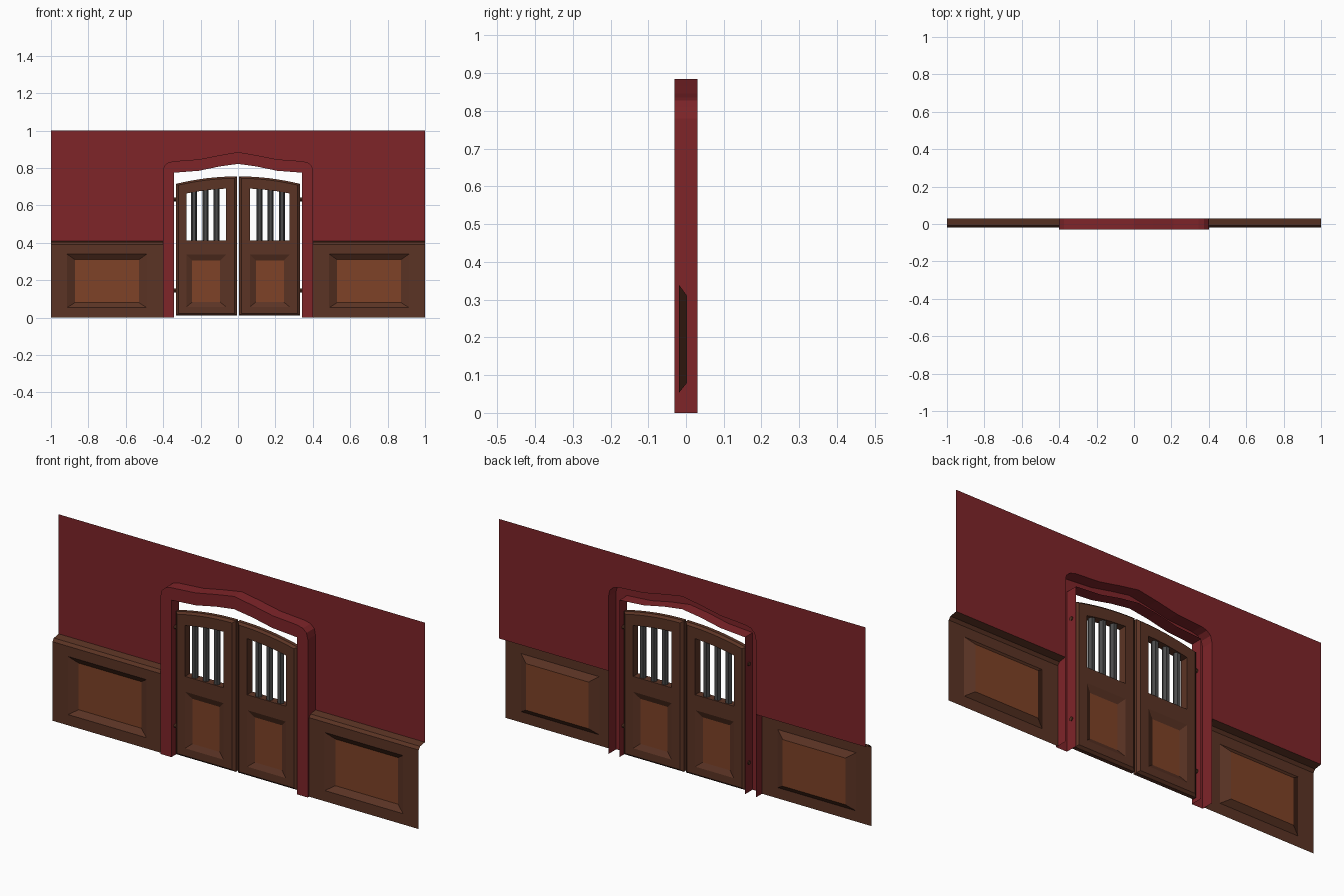
import bpy, math

if "Cube" in bpy.data.objects:
    bpy.data.objects.remove(bpy.data.objects["Cube"])


def material(name, rgb):
    m = bpy.data.materials.new(name)
    m.diffuse_color = (*rgb, 1)
    m.use_nodes = True
    m.node_tree.nodes["Principled BSDF"].inputs["Base Color"].default_value = m.diffuse_color
    return m


RED = material("red_paint", (0.21, 0.018, 0.022))
WOOD = material("dark_wood", (0.105, 0.034, 0.018))
PANEL = material("light_wood", (0.21, 0.055, 0.02))
IRON = material("iron", (0.07, 0.07, 0.07))


class Part:
    """Collects flat faces; loops are lists of (x, z) points placed at depth y."""

    def __init__(self):
        self.v, self.f, self.m = [], [], []

    def face(self, pts, mat=0):
        n = len(self.v)
        self.v += pts
        self.f.append(list(range(n, n + len(pts))))
        self.m.append(mat)

    def flat(self, loop, y, mat=0):
        self.face([(x, y, z) for x, z in loop], mat)

    def skin(self, a, ya, b, yb, closed=True, outward=False):
        for i in range(len(a) - (not closed)):
            j = (i + 1) % len(a)
            q = [(a[i][0], ya, a[i][1]), (a[j][0], ya, a[j][1]),
                 (b[j][0], yb, b[j][1]), (b[i][0], yb, b[i][1])]
            self.face(q[::-1] if outward else q)

    def build(self, name, mats, mirror=(True, False, False)):
        me = bpy.data.meshes.new(name)
        me.from_pydata(self.v, [], self.f)
        for m in mats:
            me.materials.append(m)
        me.polygons.foreach_set("material_index", self.m)
        ob = bpy.data.objects.new(name, me)
        bpy.context.collection.objects.link(ob)
        add_mirror(ob, mirror)
        return ob


def add_mirror(ob, axes, target=None):
    mod = ob.modifiers.new("mirror", 'MIRROR')
    mod.use_axis = axes
    mod.use_mirror_merge = False
    mod.mirror_object = target


def rect(x0, x1, z0, z1):
    return [(x0, z0), (x1, z0), (x1, z1), (x0, z1)]


# Left half of the doorway arch, bottom to crown
outer = [(-.402, 0), (-.402, .78), (-.395, .81), (-.375, .828), (-.345, .836),
         (-.21, .846), (-.1, .868), (0, .885)]
inner = [(-.343, 0), (-.343, .775), (-.21, .785), (-.1, .808), (0, .822)]

# Upper wall sheet
p = Part()
p.flat([(-1, .41), (-.402, .41)] + outer[1:] + [(0, 1), (-1, 1)], .03)
p.build("upper_wall", [RED])

# Door frame: channel section, open at the back
p = Part()
p.flat([outer[0]] + inner + outer[:0:-1], -.03)
p.skin(outer, -.03, outer, .03, closed=False)
p.skin(inner, -.03, inner, .03, closed=False, outward=True)
p.build("door_frame", [RED])

# Wainscot with recessed panel and sloping cap
p = Part()
hole, field = rect(-.915, -.487, .053, .34), rect(-.872, -.53, .08, .31)
p.skin(rect(-1, -.402, 0, .39), -.019, hole, -.019)
p.skin(hole, -.019, field, .003)
p.flat(field, .003, 1)
cap = [(-.019, .39), (-.008, .404), (.03, .41)]
for (y0, z0), (y1, z1) in zip(cap, cap[1:]):
    p.face([(-1, y0, z0), (-.402, y0, z0), (-.402, y1, z1), (-1, y1, z1)])
p.build("wainscot", [WOOD, PANEL])


# Swing doors: one quarter modelled, mirrored front/back and left/right
def top(x):
    return .755 - .04 * ((x + .005) / .327) ** 2


def arched(x0, x1, z0, drop, n=8):
    xs = [x1 + (x0 - x1) * i / n for i in range(n + 1)]
    return [(x0, z0), (x1, z0)] + [(x, top(x) - drop) for x in xs]


p = Part()
SPLIT, FRONT, EDGE = .375, -.02, -.009
edge = arched(-.332, -.005, .01, 0)
face = arched(-.319, -.019, .021, .01)
p.skin(edge, EDGE, face, FRONT)
p.skin(edge, EDGE, edge, 0, outward=True)
window = arched(-.275, -.064, .413, .064)
p.skin(arched(-.319, -.019, SPLIT, .01), FRONT, window, FRONT)
p.skin(window, FRONT, window, 0)
hole, field = rect(-.275, -.064, .058, .337), rect(-.245, -.096, .083, .305)
p.skin(rect(-.319, -.019, .021, SPLIT), FRONT, hole, FRONT)
p.skin(hole, FRONT, field, -.006)
p.flat(field, -.006, 1)
doors = p.build("swing_doors", [WOOD, PANEL], (True, True, False))


def cylinder(name, r, depth, loc, rot, sides, mat):
    bpy.ops.mesh.primitive_cylinder_add(vertices=sides, radius=r, depth=depth,
                                        location=loc, rotation=rot)
    ob = bpy.context.object
    ob.name = name
    ob.data.materials.append(mat)
    add_mirror(ob, (True, False, False), doors)


# Window bars
for x in (-.234, -.174, -.114):
    h = top(x) - .06 - .41
    cylinder("window_bar", .016, h, (x, 0, .41 + h / 2), (0, 0, math.pi / 6), 6, IRON)

# Hinge pins between door and jamb
for z in (.145, .632):
    cylinder("hinge", .01, .022, (-.336, 0, z), (0, math.pi / 2, 0), 8, WOOD)
